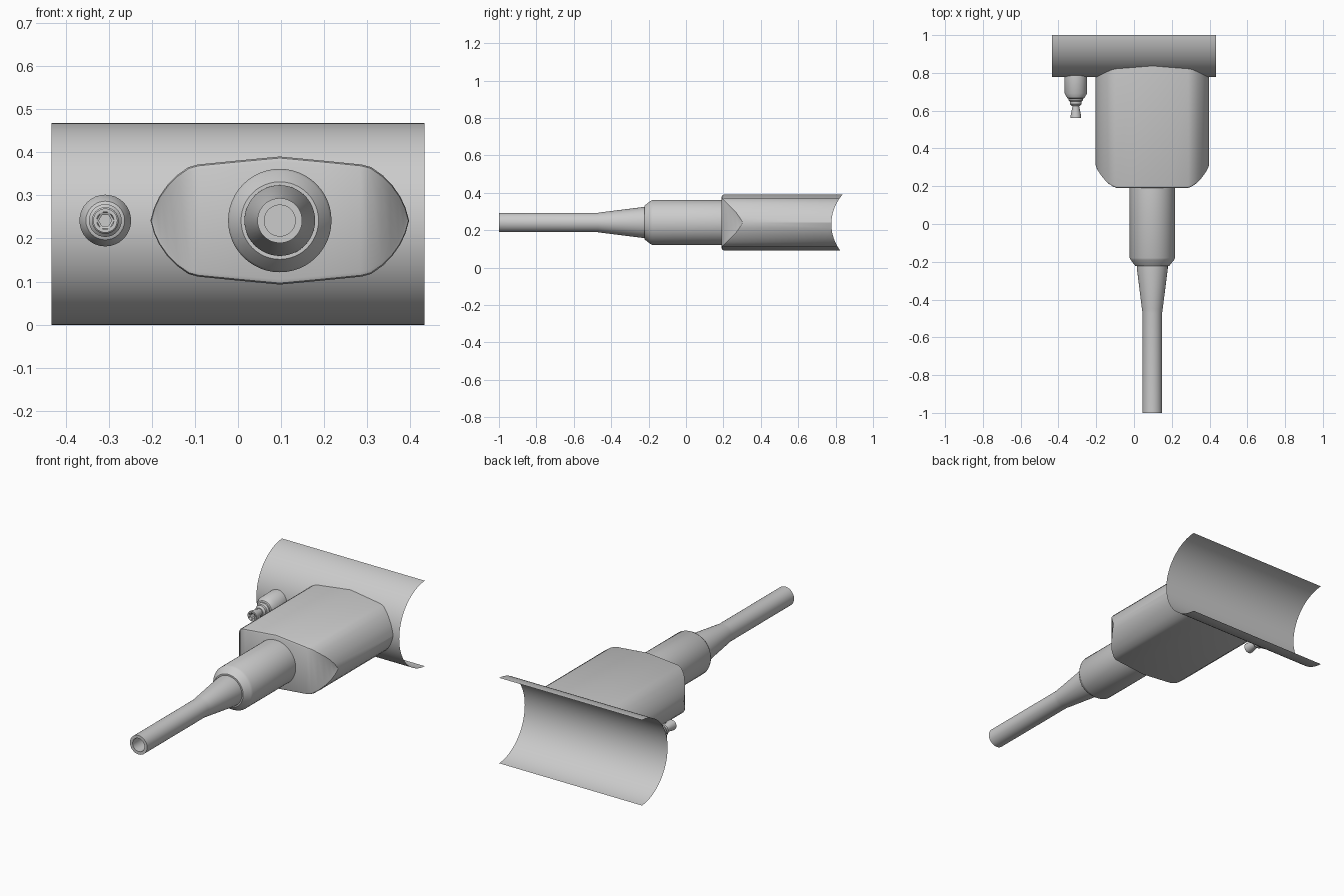
import bpy, math

if "Cube" in bpy.data.objects:
    bpy.data.objects.remove(bpy.data.objects["Cube"])

grey = bpy.data.materials.new("plain grey")
grey.diffuse_color = (0.6, 0.6, 0.6, 1)
grey.use_nodes = True
grey.node_tree.nodes["Principled BSDF"].inputs["Base Color"].default_value = grey.diffuse_color

SADDLE_R, SADDLE_Y, SADDLE_Z = 0.2345, 1.0125, 0.2335
BODY_X, AXIS_Z = 0.097, 0.2415


def make(name, verts, faces, angle=30):
    mesh = bpy.data.meshes.new(name)
    mesh.from_pydata(verts, [], faces)
    mesh.materials.append(grey)
    mesh.validate()
    obj = bpy.data.objects.new(name, mesh)
    bpy.context.collection.objects.link(obj)
    bpy.ops.object.select_all(action='DESELECT')
    obj.select_set(True)
    bpy.context.view_layer.objects.active = obj
    bpy.ops.object.mode_set(mode='EDIT')
    bpy.ops.mesh.select_all(action='SELECT')
    bpy.ops.mesh.normals_make_consistent(inside=False)
    bpy.ops.object.mode_set(mode='OBJECT')
    bpy.ops.object.shade_smooth_by_angle(angle=math.radians(angle))
    return obj


def saddle_y(z):
    return SADDLE_Y - math.sqrt(SADDLE_R ** 2 - (z - SADDLE_Z) ** 2) - 0.001


def lathe(name, x, z, profile, n=48, cap=True, to_saddle=False):
    """Revolve (radius, y) pairs about a line along y; cap the last ring."""
    verts, faces = [], []
    for k, (r, y) in enumerate(profile):
        for i in range(n):
            a = 2 * math.pi * i / n
            vz = z + r * math.sin(a)
            vy = saddle_y(vz) if to_saddle and k == 0 else y
            verts.append((x + r * math.cos(a), vy, vz))
    for k in range(len(profile) - 1):
        for i in range(n):
            j = (i + 1) % n
            faces.append((k * n + i, k * n + j, (k + 1) * n + j, (k + 1) * n + i))
    if cap:
        faces.append(tuple(range((len(profile) - 1) * n, len(profile) * n)))
    return make(name, verts, faces)


# Curved saddle sheet, open towards the back
N = 48
verts, faces = [], []
for i in range(N + 1):
    a = math.radians(-86.9 + 173.8 * i / N)
    for x in (-0.433, 0.433):
        verts.append((x, SADDLE_Y - SADDLE_R * math.cos(a),
                      SADDLE_Z + SADDLE_R * math.sin(a)))
    if i:
        faces.append((2 * i - 2, 2 * i - 1, 2 * i + 1, 2 * i))
make("saddle", verts, faces)

# Housing: columns of (half width, half height, front y)
half = [(0, .1485, .19), (.1, .139, .19), (.19, .130, .19), (.212, .124, .198),
        (.24, .104, .216), (.262, .081, .240), (.28, .055, .264),
        (.292, .029, .283), (.3, .0, .30)]
cols = [(-w, h, y) for w, h, y in half[:0:-1]] + half
top = list(cols)
bottom = [(w, -h, y) for w, h, y in cols[-2:0:-1]]
outline = top + bottom
n = len(outline)
STEPS = 6
verts, faces = [], []
# soft front rim rings, then the long walls running back to the saddle
for inset, back in ((.012, 0), (.0035, .0035), (0, .012)):
    for w, h, y in outline:
        s = 1 - inset / .1485
        verts.append((BODY_X + w * (1 - inset / .6), y + back, AXIS_Z + h * s))
for w, h, y in outline:
    verts.append((BODY_X + w, saddle_y(AXIS_Z + h), AXIS_Z + h))
for k in range(3):
    for i in range(n):
        j = (i + 1) % n
        faces.append((k * n + i, k * n + j, (k + 1) * n + j, (k + 1) * n + i))
# front cap in vertical strips
m = len(cols)
low = lambda i: i if i in (0, m - 1) else n - i
for i in range(m - 1):
    f = [i, i + 1, low(i + 1), low(i)]
    faces.append(tuple(dict.fromkeys(f)))
make("housing", verts, faces, 28)

# Collar with chamfered front
lathe("collar", BODY_X, AXIS_Z,
      [(.12, .20), (.12, -.18), (.115, -.19), (.09, -.222)])

# Tapered strain relief running into the hollow tube
lathe("tube", BODY_X, AXIS_Z,
      [(.082, -.215), (.082, -.235), (.055, -.45), (.052, -.47), (.052, -1.0),
       (.036, -1.0), (.036, -.85)])

# Small side port
PX = -.308
lathe("port_base", PX, AXIS_Z,
      [(.06, .78), (.06, .692), (.045, .666), (.036, .662)], 32, to_saddle=True)
lathe("port_collar", PX, AXIS_Z,
      [(.038, .667), (.038, .655), (.031, .648), (.031, .635), (.022, .625)], 32)
lathe("port_nozzle", PX, AXIS_Z,
      [(.018, .64), (.018, .622), (.028, .572), (.028, .562), (.02, .562)], 32, cap=False)
# six-sided socket in the nozzle
lathe("port_socket", PX, AXIS_Z, [(.021, .562), (.015, .565), (.015, .60)], 6)
